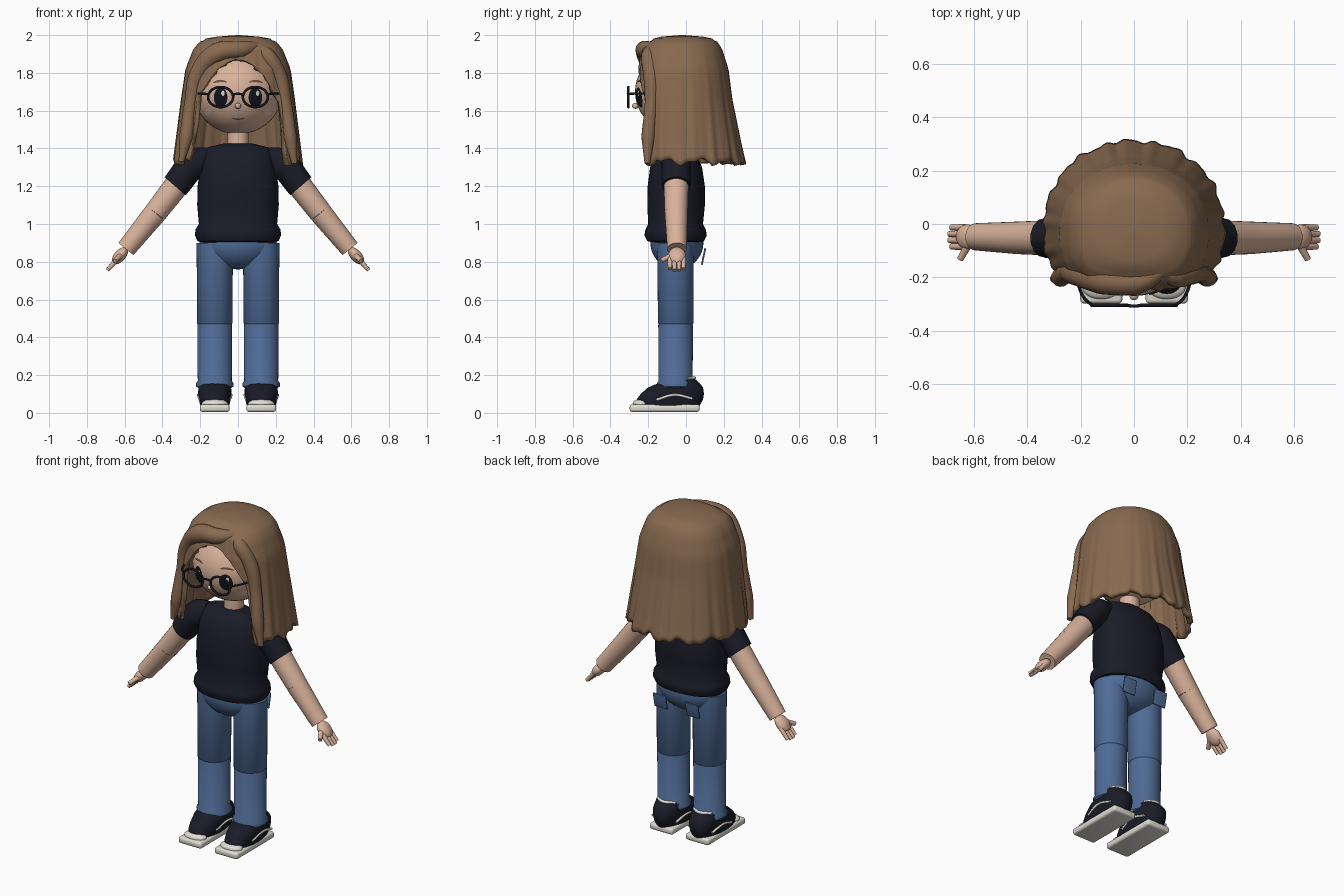
import bpy, bmesh, math
from mathutils import Vector, Matrix

cube = bpy.data.objects.get("Cube")
if cube:
    bpy.data.objects.remove(cube, do_unlink=True)


def material(name, rgb):
    m = bpy.data.materials.new(name)
    m.use_nodes = True
    m.diffuse_color = (*rgb, 1)
    m.node_tree.nodes["Principled BSDF"].inputs["Base Color"].default_value = (*rgb, 1)
    return m


HAIR = material("brown hair", (0.25, 0.145, 0.08))
SKIN = material("skin", (0.70, 0.45, 0.33))
SHIRT = material("dark navy", (0.010, 0.011, 0.020))
JEANS = material("denim blue", (0.08, 0.15, 0.31))
WHITE = material("off white", (0.74, 0.72, 0.65))
BLACK = material("black", (0.007, 0.008, 0.013))
BROW = material("dark brown", (0.16, 0.08, 0.045))
CHEEK = material("pale pink", (0.80, 0.56, 0.45))


def smooth(obj):
    bpy.ops.object.select_all(action="DESELECT")
    obj.select_set(True)
    bpy.context.view_layer.objects.active = obj
    bpy.ops.object.shade_smooth_by_angle(angle=math.radians(40))


def finish(name, bm, mat):
    bmesh.ops.recalc_face_normals(bm, faces=bm.faces)
    me = bpy.data.meshes.new(name)
    bm.to_mesh(me)
    bm.free()
    me.materials.append(mat)
    obj = bpy.data.objects.new(name, me)
    bpy.context.collection.objects.link(obj)
    smooth(obj)
    return obj


def skin_rings(bm, rings):
    for a, b in zip(rings, rings[1:]):
        for i in range(len(a)):
            j = (i + 1) % len(a)
            bm.faces.new((a[i], a[j], b[j], b[i]))


def ellipsoid(name, loc, scale, mat, rot=None):
    bm = bmesh.new()
    m = Matrix.Translation(loc) @ (rot or Matrix()) @ Matrix.Diagonal((*scale, 1))
    bmesh.ops.create_uvsphere(bm, u_segments=40, v_segments=24, radius=1, matrix=m)
    return finish(name, bm, mat)


def limb(name, p, q, r1, r2, mat):
    p, q = Vector(p), Vector(q)
    rot = (q - p).to_track_quat("Z", "Y").to_matrix().to_4x4()
    bm = bmesh.new()
    bmesh.ops.create_cone(bm, cap_ends=True, segments=28, radius1=r1, radius2=r2,
                          depth=(q - p).length, matrix=Matrix.Translation((p + q) / 2) @ rot)
    return finish(name, bm, mat)


def box(name, loc, size, mat, bevel, rot=None):
    bm = bmesh.new()
    m = Matrix.Translation(loc) @ (rot or Matrix()) @ Matrix.Diagonal((*size, 1))
    bmesh.ops.create_cube(bm, size=1, matrix=m)
    bmesh.ops.bevel(bm, geom=bm.edges[:], offset=bevel, segments=3, affect="EDGES", profile=0.5)
    return finish(name, bm, mat)


def tube(name, points, radii, mat, closed=False, res=8):
    cu = bpy.data.curves.new(name, "CURVE")
    cu.dimensions = "3D"
    cu.bevel_depth, cu.bevel_resolution, cu.resolution_u = 1, 5, res
    cu.use_fill_caps = True
    sp = cu.splines.new("BEZIER")
    sp.bezier_points.add(len(points) - 1)
    sp.use_cyclic_u = closed
    for bp, p, r in zip(sp.bezier_points, points, radii):
        bp.co, bp.radius = p, r
        bp.handle_left_type = bp.handle_right_type = "AUTO"
    obj = bpy.data.objects.new(name, cu)
    bpy.context.collection.objects.link(obj)
    cu.materials.append(mat)
    bpy.ops.object.select_all(action="DESELECT")
    obj.select_set(True)
    bpy.context.view_layer.objects.active = obj
    bpy.ops.object.convert(target="MESH")
    smooth(bpy.context.view_layer.objects.active)


def loft(name, rings, mat, cx=0, p=2.3, n=40):
    """Stack of rounded sections given as (z, half width, front y, back y)."""
    bm, loops = bmesh.new(), []
    for z, rx, yf, yb in rings:
        loop = []
        for i in range(n):
            s, c = math.sin(math.tau * i / n), math.cos(math.tau * i / n)
            x = math.copysign(abs(s) ** (2 / p), s) * rx
            y = math.copysign(abs(c) ** (2 / p), c) * (yb - yf) / 2
            loop.append(bm.verts.new((cx + x, (yf + yb) / 2 + y, z)))
        loops.append(loop)
    skin_rings(bm, loops)
    bm.faces.new(loops[0])
    bm.faces.new(loops[-1])
    return finish(name, bm, mat)


# Head and neck
HEAD, SIZE = Vector((0, -0.03, 1.70)), Vector((0.235, 0.24, 0.225))
ellipsoid("head", HEAD, SIZE, SKIN)
limb("neck", (0, -0.04, 1.38), (0, -0.04, 1.54), 0.057, 0.055, SKIN)
ellipsoid("nose", (0, -0.268, 1.625), (0.017, 0.018, 0.015), SKIN)


def decal(name, x, z, rx, rz, mat, lift=0.004, bend=0.0, tilt=0.0):
    """Thin oval patch that follows the face."""
    bm, loops = bmesh.new(), []
    for k in (1, 0.75, 0.5, 0.25, 0.02):
        loop = []
        for i in range(24):
            a = math.tau * i / 24
            u, v = k * rx * math.cos(a), k * rz * math.sin(a)
            px, pz = x + u, z + v + bend * (u / rx) ** 2 + tilt * u
            d = 1 - (px / SIZE.x) ** 2 - ((pz - HEAD.z) / SIZE.z) ** 2
            loop.append(bm.verts.new((px, HEAD.y - SIZE.y * math.sqrt(d) - lift, pz)))
        loops.append(loop)
    skin_rings(bm, loops)
    bm.faces.new(loops[-1])
    finish(name, bm, mat)


decal("mouth", 0, 1.555, 0.034, 0.004, BROW, bend=0.005)
for s, side in ((1, "left"), (-1, "right")):
    # Face details and glasses
    decal(side + "_eye", s * 0.092, 1.67, 0.036, 0.053, BLACK)
    decal(side + "_eye_glint", s * 0.092 + 0.012, 1.692, 0.009, 0.014, WHITE, lift=0.007)
    decal(side + "_eyebrow", s * 0.095, 1.757, 0.038, 0.006, BROW, bend=-0.008, tilt=-0.05 * s)
    decal(side + "_cheek", s * 0.16, 1.592, 0.02, 0.018, CHEEK)
    rim = [(s * 0.092 + 0.066 * math.cos(a), -0.305, 1.672 + 0.053 * math.sin(a))
           for a in (math.tau * i / 12 for i in range(12))]
    tube(side + "_glasses_rim", rim, [0.007] * 12, BLACK, closed=True, res=4)
    tube(side + "_glasses_temple", [(s * 0.155, -0.305, 1.688), (s * 0.185, -0.28, 1.69),
         (s * 0.215, -0.20, 1.69), (s * 0.235, -0.08, 1.69)], [0.006] * 4, BLACK)
tube("glasses_bridge", [(-0.028, -0.305, 1.685), (0, -0.308, 1.69), (0.028, -0.305, 1.685)],
     [0.006] * 3, BLACK)

# Hair shell: rows are (z, half width, front reach, back reach)
PROFILE = [(2.0, 0.01, 0.01, 0.01), (1.992, 0.11, 0.11, 0.11), (1.982, 0.17, 0.15, 0.16),
           (1.972, 0.182, 0.16, 0.17), (1.966, 0.20, 0.175, 0.185), (1.93, 0.235, 0.21, 0.21),
           (1.82, 0.278, 0.235, 0.245), (1.66, 0.30, 0.24, 0.265), (1.41, 0.33, 0.24, 0.315),
           (1.28, 0.345, 0.235, 0.345)]


def reach(z):
    for a, b in zip(PROFILE, PROFILE[1:]):
        if z >= b[0]:
            t = (a[0] - z) / (a[0] - b[0])
            return [u + (v - u) * t for u, v in zip(a[1:], b[1:])]
    return PROFILE[-1][1:]


def hem(th):
    a = abs(math.degrees(th))
    arch = 1.87 - 0.21 * min(a / 47, 1) ** 2.2
    low = 1.33 + 0.014 * math.sin(11 * th) + 0.008 * math.sin(23 * th + 1)
    t = min(max((a - 47) / 6, 0), 1)
    return arch + (low - arch) * t


def hair_point(th, z, depth):
    rx, rf, rb = reach(z)
    s, c = math.sin(th), math.cos(th)
    ry, p = (rf, 2.8) if c > 0 else (rb, 2.1)
    r = (abs(s / rx) ** p + abs(c / ry) ** p) ** (-1 / p)
    r *= 1 + depth * (0.012 * math.sin(22 * th) + 0.008 * math.sin(37 * th))
    return (r * s, -0.02 - r * c, z)


bm, loops, N, ROWS = bmesh.new(), [], 160, 22
angles = [math.tau * i / N - math.pi for i in range(N)]
for z, *_ in PROFILE[:5]:
    loops.append([bm.verts.new(hair_point(t, z, 0)) for t in angles])
for k in range(ROWS + 1):
    f = k / ROWS
    loops.append([bm.verts.new(hair_point(t, 1.95 + (hem(t) - 1.95) * f, f)) for t in angles])
skin_rings(bm, loops)
bm.faces.new(loops[0])
hair = finish("hair", bm, HAIR)
solid = hair.modifiers.new("thickness", "SOLIDIFY")
solid.thickness, solid.offset = 0.03, -1

# Parted fringe and front locks
tube("fringe_sweep", [(0.13, -0.16, 1.945), (0.02, -0.215, 1.925), (-0.11, -0.21, 1.905),
     (-0.205, -0.19, 1.81), (-0.25, -0.185, 1.64), (-0.275, -0.20, 1.46), (-0.30, -0.205, 1.33)],
     [0.02, 0.045, 0.055, 0.045, 0.034, 0.036, 0.015], HAIR)
tube("fringe_side", [(0.09, -0.17, 1.945), (0.155, -0.195, 1.89), (0.215, -0.185, 1.79),
     (0.25, -0.185, 1.64), (0.275, -0.20, 1.46), (0.30, -0.205, 1.32)],
     [0.02, 0.042, 0.042, 0.034, 0.036, 0.015], HAIR)

# Shirt
loft("shirt", [(0.90, 0.19, -0.17, 0.07), (0.91, 0.215, -0.205, 0.095), (0.94, 0.228, -0.22, 0.11),
               (0.97, 0.225, -0.215, 0.105), (1.0, 0.207, -0.20, 0.09), (1.1, 0.216, -0.205, 0.10),
               (1.2, 0.214, -0.203, 0.10), (1.3, 0.20, -0.19, 0.085), (1.36, 0.188, -0.17, 0.06),
               (1.405, 0.165, -0.135, 0.03), (1.425, 0.08, -0.10, 0.01)], SHIRT)
ellipsoid("hips", (0, -0.048, 0.90), (0.205, 0.14, 0.14), JEANS)

for s, side in ((1, "left"), (-1, "right")):
    # Sleeve, arm and hand
    tube(side + "_sleeve", [(s * 0.15, -0.05, 1.355), (s * 0.225, -0.052, 1.325),
         (s * 0.333, -0.052, 1.20)], [0.055, 0.08, 0.075], SHIRT)
    elbow, wrist = (s * 0.437, -0.052, 1.06), (s * 0.593, -0.048, 0.868)
    limb(side + "_upper_arm", (s * 0.29, -0.052, 1.25), elbow, 0.067, 0.061, SKIN)
    limb(side + "_forearm", elbow, wrist, 0.061, 0.051, SKIN)
    turn = Matrix.Rotation(s * math.radians(-42), 4, "Y")
    ellipsoid(side + "_palm", (s * 0.625, -0.048, 0.832), (0.03, 0.046, 0.055), SKIN, turn)
    for i in range(4):
        y = -0.085 + 0.024 * i
        tip = 0.007 * (i in (1, 2))
        limb(side + "_finger", (s * 0.635, y, 0.82), (s * (0.685 + tip), y, 0.762 - tip),
             0.013, 0.011, SKIN)
    limb(side + "_thumb", (s * 0.62, -0.075, 0.835), (s * 0.652, -0.132, 0.805), 0.015, 0.012, SKIN)

    # Trouser leg with rolled cuff, and back pocket
    cx = s * 0.123
    loft(side + "_leg", [(z, r, -0.055 - r, -0.055 + r) for z, r in
         ((0.13, 0.085), (0.14, 0.098), (0.158, 0.099), (0.17, 0.09), (0.465, 0.092),
          (0.47, 0.09), (0.475, 0.094), (0.90, 0.096))], JEANS, cx, p=2)
    box(side + "_back_pocket", (s * 0.11, 0.093, 0.828), (0.088, 0.009, 0.09), JEANS, 0.003,
        Matrix.Rotation(math.radians(-12), 4, "X"))

    # Shoe
    box(side + "_shoe_sole", (cx, -0.113, 0.025), (0.158, 0.37, 0.04), WHITE, 0.014)
    loft(side + "_shoe_upper", [(0.035, 0.075, -0.265, 0.07), (0.07, 0.085, -0.262, 0.09),
         (0.10, 0.088, -0.24, 0.095), (0.135, 0.087, -0.20, 0.09), (0.16, 0.08, -0.14, 0.07),
         (0.185, 0.07, -0.11, 0.04)], SHIRT, cx)
    ellipsoid(side + "_toe_cap", (cx, -0.238, 0.048), (0.07, 0.044, 0.026), WHITE)
    tube(side + "_heel_collar", [(cx - 0.06, 0.01, 0.18), (cx, 0.045, 0.185), (cx + 0.06, 0.01, 0.18)],
         [0.009] * 3, WHITE)
    for e in (1, -1):
        tube(side + "_shoe_stripe", [(cx + e * 0.079, -0.155, 0.07), (cx + e * 0.087, -0.06, 0.095),
             (cx + e * 0.08, 0.035, 0.075)], [0.007] * 3, WHITE)
